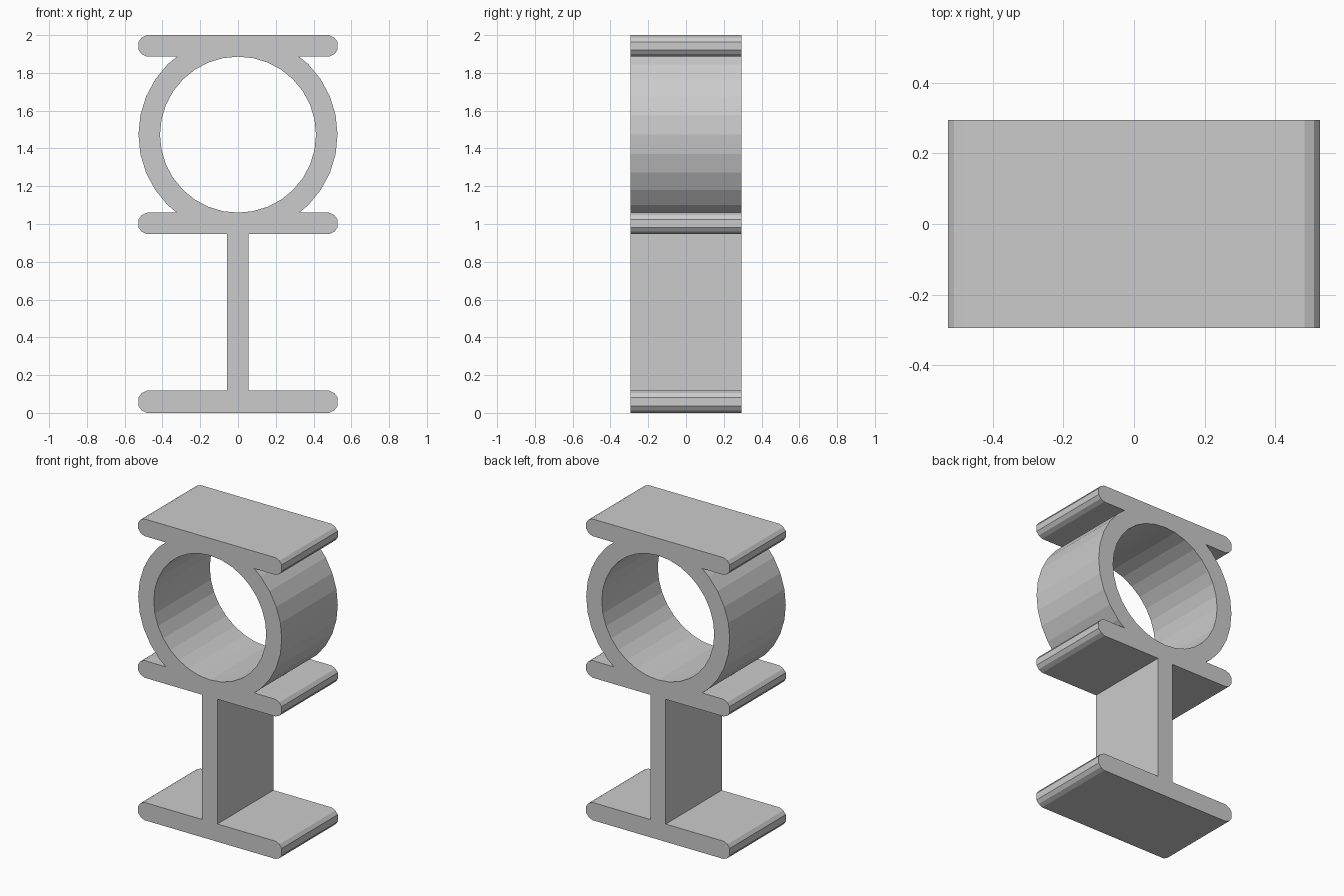
import bpy, bmesh, math

cube = bpy.data.objects.get("Cube")
if cube:
    bpy.data.objects.remove(cube, do_unlink=True)

HALF_DEPTH = 0.294
HALF_WIDTH = 0.527

grey = bpy.data.materials.new("plain grey")
grey.use_nodes = True
colour = (0.6, 0.6, 0.6, 1)
grey.diffuse_color = colour
grey.node_tree.nodes["Principled BSDF"].inputs["Base Color"].default_value = colour


def finish(name, bm):
    bmesh.ops.recalc_face_normals(bm, faces=bm.faces[:])
    mesh = bpy.data.meshes.new(name)
    bm.to_mesh(mesh)
    bm.free()
    mesh.materials.append(grey)
    obj = bpy.data.objects.new(name, mesh)
    bpy.context.collection.objects.link(obj)


def extrude_profile(name, points):
    """Extrude an x-z outline through the full depth."""
    bm = bmesh.new()
    face = bm.faces.new([bm.verts.new((x, -HALF_DEPTH, z)) for x, z in points])
    result = bmesh.ops.extrude_face_region(bm, geom=[face])
    verts = [v for v in result["geom"] if isinstance(v, bmesh.types.BMVert)]
    bmesh.ops.translate(bm, verts=verts, vec=(0, 2 * HALF_DEPTH, 0))
    finish(name, bm)


def flange(name, bottom, top):
    """Flat plate with faceted, rounded side edges."""
    insets = [(0.045, 0), (0.017, 0.013), (0, 0.036)]
    right = [(HALF_WIDTH - dx, top - dz) for dx, dz in insets]
    right += [(HALF_WIDTH - dx, bottom + dz) for dx, dz in reversed(insets)]
    extrude_profile(name, right + [(-x, z) for x, z in reversed(right)])


def ring(name, centre_z, outer, inner, sides):
    """Faceted tube running front to back."""
    bm = bmesh.new()
    loops = []
    for radius, y in ((outer, -HALF_DEPTH), (outer, HALF_DEPTH),
                      (inner, HALF_DEPTH), (inner, -HALF_DEPTH)):
        angles = [2 * math.pi * i / sides for i in range(sides)]
        loops.append([bm.verts.new((radius * math.cos(a), y, centre_z + radius * math.sin(a)))
                      for a in angles])
    for k in range(4):
        a, b = loops[k], loops[(k + 1) % 4]
        for i in range(sides):
            j = (i + 1) % sides
            bm.faces.new((a[i], a[j], b[j], b[i]))
    finish(name, bm)


# Three horizontal plates
flange("base_plate", 0, 0.118)
flange("middle_plate", 0.946, 1.06)
flange("top_plate", 1.886, 2.0)

# Upright web between base and middle plates
extrude_profile("upright_web", [(-0.057, 0.11), (0.055, 0.11), (0.055, 0.95), (-0.057, 0.95)])

# Round tube between middle and top plates
ring("round_tube", 1.473, HALF_WIDTH, 0.413, 32)
